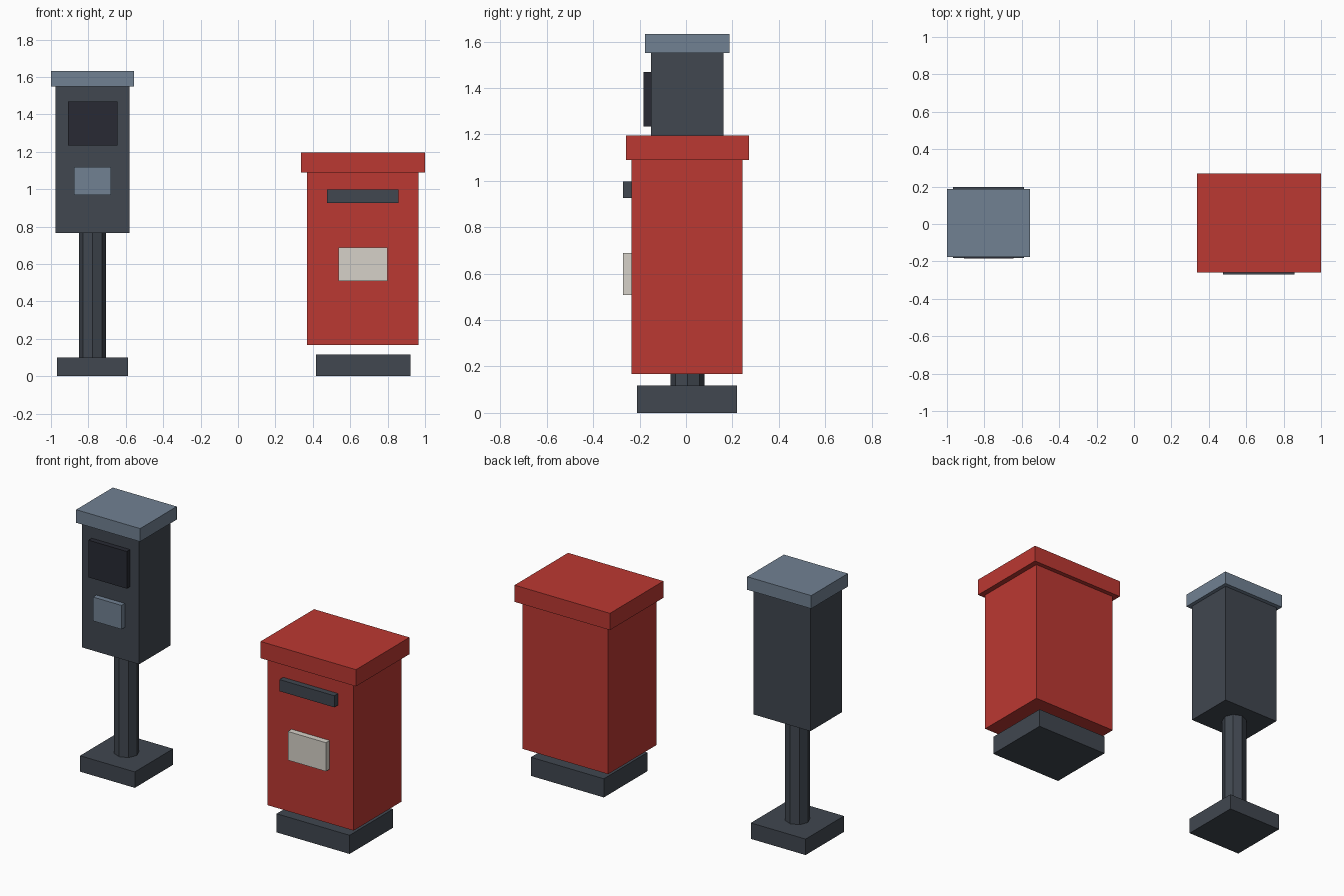
import bpy, bmesh
from mathutils import Matrix, Vector

if "Cube" in bpy.data.objects:
    bpy.data.objects.remove(bpy.data.objects["Cube"])


def material(name, rgb):
    m = bpy.data.materials.new(name)
    m.diffuse_color = (*rgb, 1)
    m.use_nodes = True
    m.node_tree.nodes["Principled BSDF"].inputs["Base Color"].default_value = m.diffuse_color
    return m


SLATE = material("slate", (0.052, 0.063, 0.08))
STEEL = material("steel", (0.165, 0.22, 0.29))
BLACK = material("dark_glass", (0.021, 0.023, 0.033))
RED = material("red_paint", (0.5, 0.04, 0.032))
CREAM = material("cream", (0.67, 0.64, 0.58))


def finish(name, bm, mat):
    me = bpy.data.meshes.new(name)
    bm.to_mesh(me)
    bm.free()
    me.materials.append(mat)
    ob = bpy.data.objects.new(name, me)
    bpy.context.collection.objects.link(ob)
    return ob


def box(name, x, y, z, mat):
    """Box from (min, max) ranges; the origin sits at its centre."""
    bm = bmesh.new()
    size = Vector([r[1] - r[0] for r in (x, y, z)])
    bmesh.ops.create_cube(bm, size=1, matrix=Matrix.Diagonal(size).to_4x4())
    ob = finish(name, bm, mat)
    ob.location = [(r[0] + r[1]) / 2 for r in (x, y, z)]
    return ob


# Parking meter: foot, octagonal post, housing, cap
box("meter_base", (-0.968, -0.588), (-0.183, 0.197), (0, 0.10), SLATE)
bm = bmesh.new()
bmesh.ops.create_cone(bm, cap_ends=True, segments=8, radius1=0.073,
                      radius2=0.073, depth=0.70)
post = finish("meter_post", bm, SLATE)
post.location = (-0.778, 0.006, 0.43)
box("meter_housing", (-0.976, -0.580), (-0.151, 0.161), (0.765, 1.55), SLATE)
box("meter_cap", (-1.0, -0.556), (-0.176, 0.187), (1.55, 1.632), STEEL)

# Meter front: screen and plate
box("meter_screen", (-0.909, -0.643), (-0.184, -0.145), (1.235, 1.468), BLACK)
box("meter_plate", (-0.877, -0.680), (-0.184, -0.145), (0.970, 1.120), STEEL)

# Post box: plinth, body floating just above it, lid
box("postbox_base", (0.416, 0.922), (-0.211, 0.220), (0, 0.117), SLATE)
box("postbox_body", (0.370, 0.966), (-0.234, 0.243), (0.167, 1.09), RED)
box("postbox_lid", (0.338, 1.0), (-0.259, 0.271), (1.09, 1.195), RED)

# Post box front: letter slot and notice
box("postbox_slot", (0.477, 0.858), (-0.271, -0.228), (0.925, 0.998), SLATE)
box("postbox_notice", (0.536, 0.800), (-0.271, -0.228), (0.508, 0.688), CREAM)
